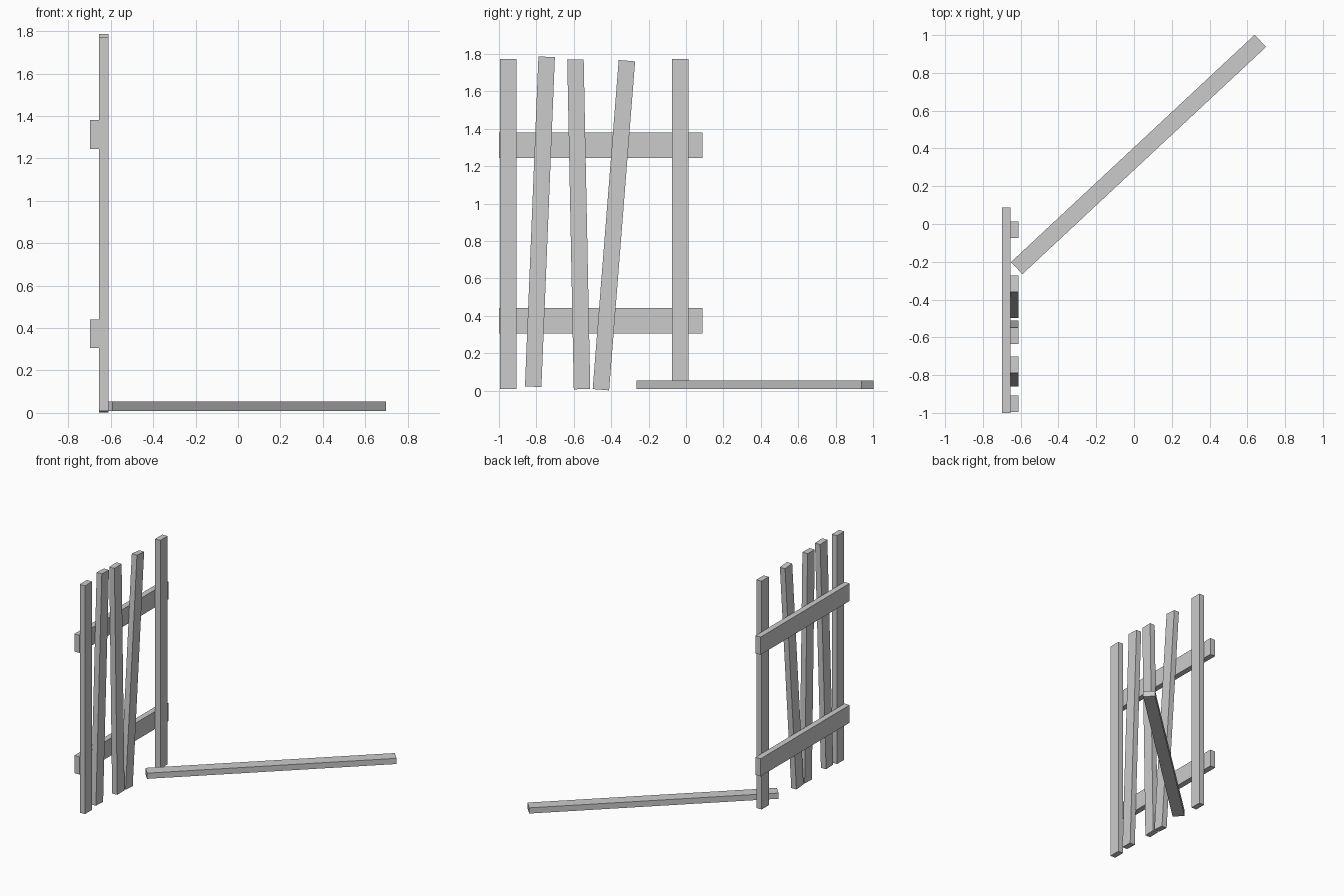
import bpy
from math import atan2, hypot, radians

if "Cube" in bpy.data.objects:
    bpy.data.objects.remove(bpy.data.objects["Cube"])

PICKET_W, PICKET_T, PICKET_L = 0.088, 0.044, 1.764
PICKET_X = -0.634


def board(name, size, loc, rot=(0, 0, 0)):
    bpy.ops.mesh.primitive_cube_add(size=1, location=loc, rotation=rot)
    ob = bpy.context.object
    ob.name = name
    ob.scale = size
    bpy.ops.object.transform_apply(location=False, rotation=False, scale=True)
    return ob


# Horizontal rails behind the pickets
for name, z in (("lower_rail", 0.373), ("upper_rail", 1.313)):
    board(name, (0.044, 1.087, 0.136), (-0.677, -0.456, z))

# Upright pickets: bottom and top centre points (y, z), some leaning
pickets = [
    ((-0.951, 0.009), (-0.951, 1.773)),
    ((-0.817, 0.021), (-0.745, 1.785)),
    ((-0.556, 0.008), (-0.591, 1.771)),
    ((-0.455, 0.005), (-0.316, 1.764)),
    ((-0.031, 0.009), (-0.031, 1.773)),
]
for i, ((y0, z0), (y1, z1)) in enumerate(pickets, 1):
    lean = -atan2(y1 - y0, z1 - z0)
    board(f"picket_{i}", (PICKET_T, PICKET_W, hypot(y1 - y0, z1 - z0)),
          (PICKET_X, (y0 + y1) / 2, (z0 + z1) / 2), (lean, 0, 0))

# Fallen picket lying on the ground
board("fallen_picket", (PICKET_L, PICKET_W, PICKET_T),
      (0.024, 0.368, 0.031), (0, 0, radians(43)))
